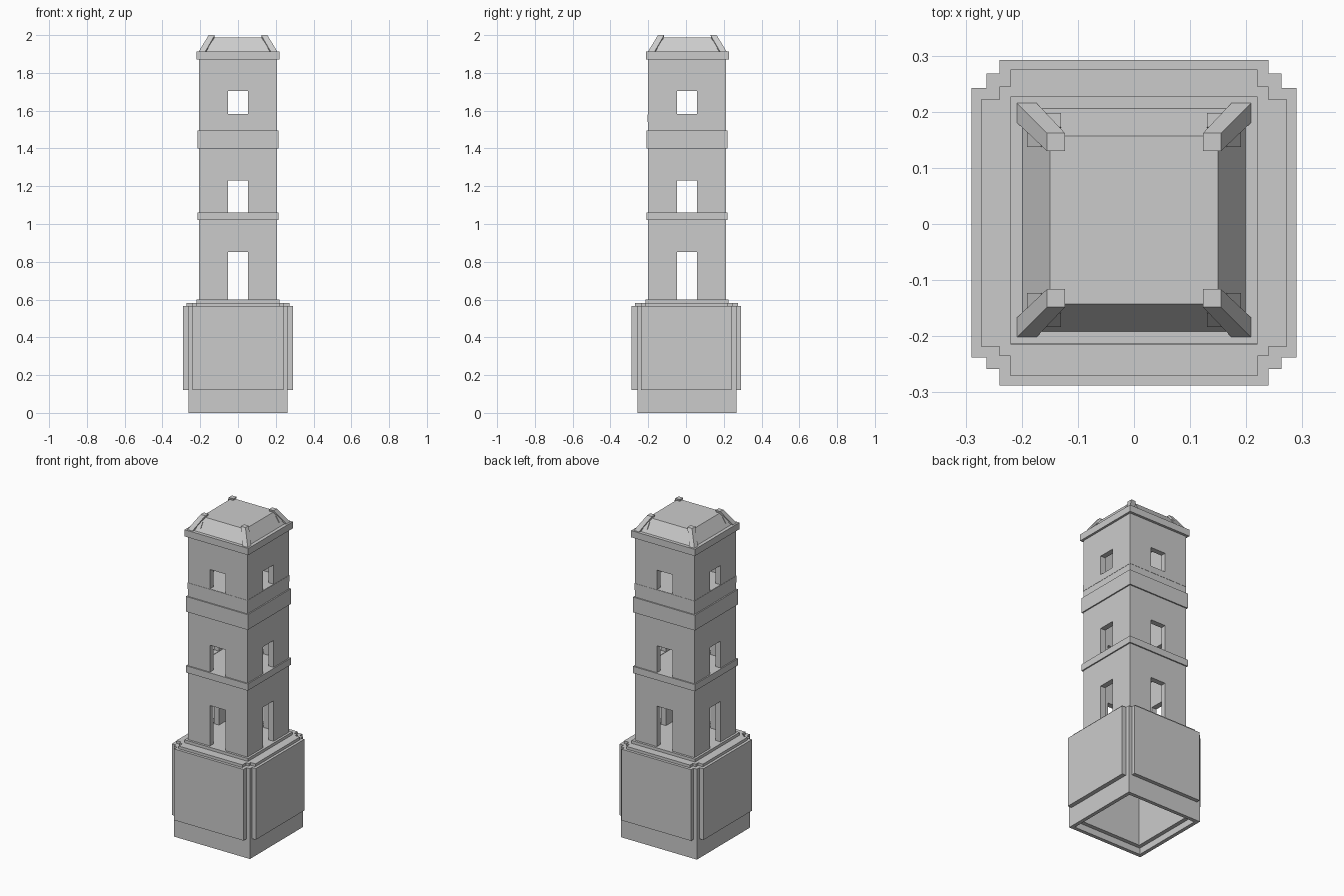
import bpy, bmesh
from mathutils import Vector

if "Cube" in bpy.data.objects:
    bpy.data.objects.remove(bpy.data.objects["Cube"])


def hull(name, pts):
    """Convex solid from a few points."""
    bm = bmesh.new()
    for p in pts:
        bm.verts.new(p)
    bmesh.ops.convex_hull(bm, input=bm.verts[:])
    bmesh.ops.dissolve_limit(bm, angle_limit=0.01, verts=bm.verts[:], edges=bm.edges[:])
    bmesh.ops.recalc_face_normals(bm, faces=bm.faces[:])
    me = bpy.data.meshes.new(name)
    bm.to_mesh(me)
    bm.free()
    ob = bpy.data.objects.new(name, me)
    bpy.context.collection.objects.link(ob)
    return ob


def box(name, x0, x1, y0, y1, z0, z1):
    return hull(name, [(x, y, z) for x in (x0, x1) for y in (y0, y1) for z in (z0, z1)])


def square(name, h, z0, z1, cy=0.005):
    return box(name, -h, h, cy - h, cy + h, z0, z1)


def cut(ob, cutters):
    """Subtract boxes from an object, then remove them."""
    bpy.context.view_layer.objects.active = ob
    for c in cutters:
        m = ob.modifiers.new("cut", "BOOLEAN")
        m.operation, m.solver, m.object = "DIFFERENCE", "EXACT", c
        bpy.ops.object.modifier_apply(modifier=m.name)
        bpy.data.objects.remove(c, do_unlink=True)


def cross(name, w, d, z0, z1, cy=0.002):
    """Raised panels on all four sides, reaching d from the centre."""
    inner = 0.235
    for i, s in enumerate((-1, 1)):
        y = sorted((cy + s * inner, cy + s * d))
        x = sorted((s * inner, s * d))
        box(f"{name}_y{i}", -w, w, *y, z0, z1)
        box(f"{name}_x{i}", *x, cy - w, cy + w, z0, z1)


# Hollow plinth open at the bottom
core = square("base_core", 0.263, 0, 0.565)
cut(core, [square("cavity_rim", 0.24, -0.1, 0.04), square("cavity", 0.215, -0.1, 0.53)])

# Stepped panels and ledges round the plinth
cross("base_panel", 0.24, 0.29, 0.12, 0.565)
cross("base_ledge", 0.22, 0.273, 0.55, 0.582)
square("base_cap", 0.24, 0.56, 0.582)
square("shaft_footing", 0.22, 0.58, 0.6)

# Tower shaft: thin walls, a floor under each row of openings
shaft = square("tower_shaft", 0.206, 0.59, 1.88)
rooms = [(0.6, 1.02), (1.06, 1.54), (1.58, 1.87)]
openings = [(0.6, 0.853), (1.062, 1.23), (1.582, 1.703)]
cut(shaft, [square("room", 0.172, a, b) for a, b in rooms])
for a, b in openings:
    cut(shaft, [box("opening_y", -0.053, 0.053, -0.5, 0.5, a, b),
                box("opening_x", -0.5, 0.5, -0.048, 0.058, a, b)])

# String courses and cornice
for name, h, inner, a, b in (("lower_band", 0.214, 0.19, 1.02, 1.062),
                             ("upper_band", 0.214, 0.19, 1.40, 1.495),
                             ("sill_band", 0.2075, 0.19, 1.54, 1.58)):
    band = square(name, h, a, b)
    cut(band, [square("band_core", inner, a - 0.1, b + 0.1)])
square("cornice", 0.22, 1.87, 1.912, 0.007)

# Hipped roof with a flat top
CY = 0.007
hull("roof", [(sx * h, CY + sy * h, z) for h, z in ((0.2, 1.91), (0.15, 1.988))
              for sx in (-1, 1) for sy in (-1, 1)])

# Corner ribs with square caps, and small stepped brackets beside them
rib = [(0.21, 0.21, 1.91), (0.175, 0.21, 1.91), (0.21, 0.175, 1.91), (0.14, 0.14, 1.91)]
rib += [(x, y, 2.0) for x in (0.123, 0.155) for y in (0.123, 0.155)]
for i, (sx, sy) in enumerate([(-1, -1), (1, -1), (-1, 1), (1, 1)]):
    def place(pts):
        return [(sx * x, CY + sy * y, z) for x, y, z in pts]
    hull(f"roof_rib_{i}", place(rib))
    block = [(a, b, z) for a in (0.13, 0.168) for b, z in
             ((0.191, 1.932), (0.166, 1.971), (0.16, 1.95), (0.18, 1.93))]
    hull(f"roof_bracket_y{i}", place(block))
    hull(f"roof_bracket_x{i}", place([(b, a, z) for a, b, z in block]))
